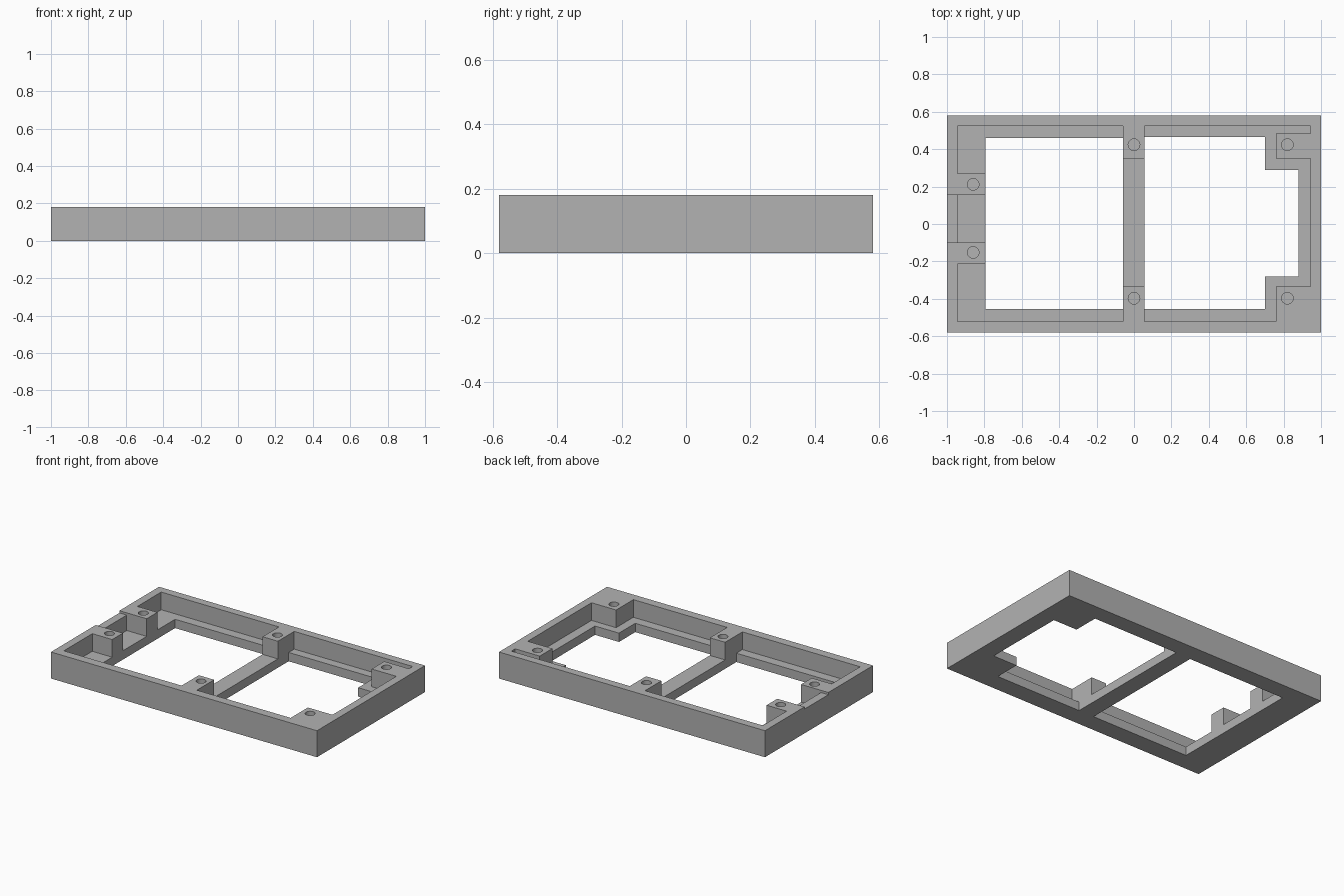
import bpy
import bmesh

if "Cube" in bpy.data.objects:
    bpy.data.objects.remove(bpy.data.objects["Cube"], do_unlink=True)

HEIGHT, FLOOR, ABOVE = 0.18, 0.06, 0.3

grey = bpy.data.materials.new("plain grey")
grey.use_nodes = True
colour = (0.448, 0.448, 0.448, 1)
grey.diffuse_color = colour
grey.node_tree.nodes["Principled BSDF"].inputs["Base Color"].default_value = colour


def prism(name, outline, z0, z1):
    """Extrude a flat outline from z0 up to z1."""
    bm = bmesh.new()
    face = bm.faces.new([bm.verts.new((x, y, z0)) for x, y in outline])
    top = bmesh.ops.extrude_face_region(bm, geom=[face])["geom"]
    moved = [v for v in top if isinstance(v, bmesh.types.BMVert)]
    bmesh.ops.translate(bm, verts=moved, vec=(0, 0, z1 - z0))
    bmesh.ops.recalc_face_normals(bm, faces=bm.faces)
    mesh = bpy.data.meshes.new(name)
    bm.to_mesh(mesh)
    bm.free()
    mesh.materials.append(grey)
    obj = bpy.data.objects.new(name, mesh)
    bpy.context.collection.objects.link(obj)
    return obj


def rect(x0, x1, y0, y1):
    return [(x0, y0), (x1, y0), (x1, y1), (x0, y1)]


def cut(target, cutter):
    """Subtract the cutter, then discard it."""
    cutter.hide_render = True
    mod = target.modifiers.new("cut", "BOOLEAN")
    mod.operation = "DIFFERENCE"
    mod.solver = "EXACT"
    mod.object = cutter
    bpy.context.view_layer.objects.active = target
    bpy.ops.object.modifier_apply(modifier=mod.name)
    bpy.data.objects.remove(cutter, do_unlink=True)


# Solid outer block
frame = prism("tray_frame", rect(-1, 1, -0.58, 0.58), 0, HEIGHT)

# Upper pocket, leaving the rim walls and screw posts standing
pocket = [
    (-0.945, -0.52), (-0.06, -0.52), (-0.06, -0.335), (0.055, -0.335),
    (0.055, -0.52), (0.76, -0.52), (0.76, -0.335), (0.945, -0.335),
    (0.945, 0.35), (0.76, 0.35), (0.76, 0.485), (0.945, 0.485),
    (0.945, 0.525), (0.055, 0.525), (0.055, 0.35), (-0.06, 0.35),
    (-0.06, 0.525), (-0.945, 0.525), (-0.945, 0.27), (-0.795, 0.27),
    (-0.795, 0.155), (-0.945, 0.155), (-0.945, -0.1), (-0.795, -0.1),
    (-0.795, -0.215), (-0.945, -0.215),
]
cut(frame, prism("pocket_cutter", pocket, FLOOR, ABOVE))

# Two through openings, the second with stepped corners
cut(frame, prism("opening_cutter", rect(-0.795, -0.06, -0.455, 0.46), -0.1, ABOVE))
stepped = [
    (0.055, -0.455), (0.70, -0.455), (0.70, -0.28), (0.88, -0.28),
    (0.88, 0.29), (0.70, 0.29), (0.70, 0.465), (0.055, 0.465),
]
cut(frame, prism("stepped_cutter", stepped, -0.1, ABOVE))

# Shallow notch in the end wall
cut(frame, prism("notch_cutter", rect(-1.1, -0.9, -0.1, 0.155), 0.165, ABOVE))

# Blind screw holes in the posts
for x, ys in ((-0.86, (-0.152, 0.212)), (0, (-0.397, 0.424)), (0.82, (-0.397, 0.424))):
    for y in ys:
        bpy.ops.mesh.primitive_cylinder_add(
            vertices=32, radius=0.031, depth=0.24, location=(x, y, HEIGHT))
        cut(frame, bpy.context.object)

# Crisp faces, smooth hole walls
bpy.ops.object.select_all(action="DESELECT")
frame.select_set(True)
bpy.context.view_layer.objects.active = frame
bpy.ops.object.shade_smooth_by_angle()
